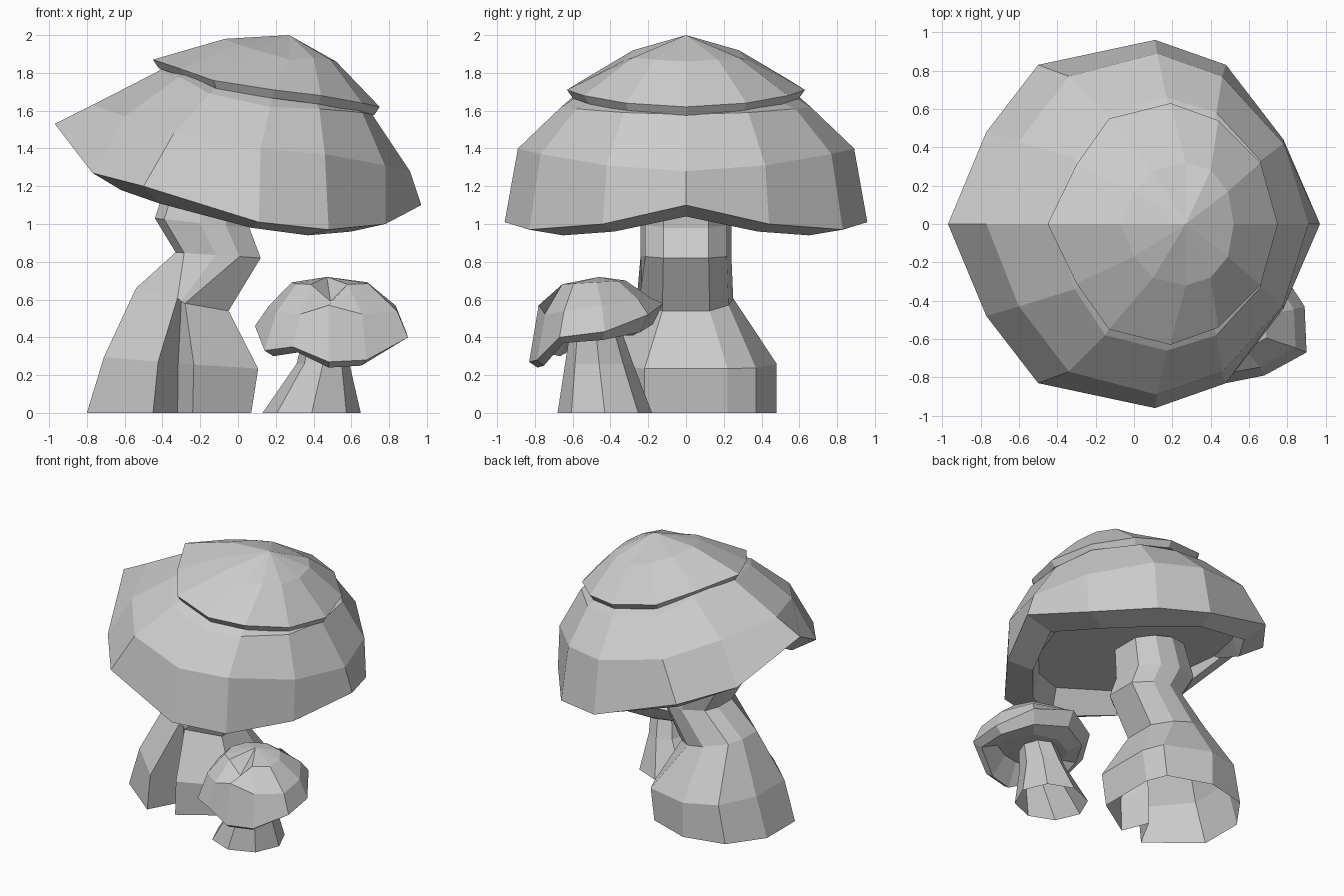
import bpy
from math import cos, sin, tau

if "Cube" in bpy.data.objects:
    bpy.data.objects.remove(bpy.data.objects["Cube"])


def loft(name, rings, apex=None, bottom=True):
    """Skin closed rings of equal size; optional bottom, and a fan on top."""
    n = len(rings[0])
    verts = [p for r in rings for p in r]
    faces = [tuple(reversed(range(n)))] if bottom else []
    for k in range(len(rings) - 1):
        for i in range(n):
            a, b = k * n + i, k * n + (i + 1) % n
            faces.append((a, b, b + n, a + n))
    last = (len(rings) - 1) * n
    if apex:
        verts.append(apex)
        faces += [(last + i, last + (i + 1) % n, len(verts) - 1) for i in range(n)]
    me = bpy.data.meshes.new(name)
    me.from_pydata(verts, [], faces)
    ob = bpy.data.objects.new(name, me)
    bpy.context.collection.objects.link(ob)
    return ob


def mirrored(half):
    """Half outline from left to right along -y, completed along +y."""
    return ([(x, -y, z) for x, y, z in half] +
            [(x, y, z) for x, y, z in reversed(half[1:-1])])


def scaled(ring, c, s, dz=0.0):
    return [(c[0] + (x - c[0]) * s, c[1] + (y - c[1]) * s, z + dz) for x, y, z in ring]


# Overlapping crown on top of the large cap
edge = mirrored([(-.45, 0, 1.87), (-.3, .31, 1.82), (-.13, .55, 1.76), (.19, .63, 1.71),
                 (.44, .54, 1.68), (.66, .32, 1.64), (.75, 0, 1.62)])
dome = mirrored([(-.07, 0, 1.98), (0, .17, 1.95), (.1, .28, 1.92), (.27, .32, 1.87),
                 (.4, .28, 1.88), (.49, .17, 1.87), (.52, 0, 1.86)])
loft("cap_crown", [scaled(edge, (.15, 0), .95, -.045), edge, dome], (.27, 0, 2.0))

# Large tilted cap: recessed underside, lip, rim, shoulder, upper ring, tuck under the crown
rim = mirrored([(-.97, 0, 1.53), (-.77, .48, 1.27), (-.5, .83, 1.2), (.11, .96, 1.01),
                (.48, .83, .97), (.78, .44, 1.0), (.97, 0, 1.1)])
lip = mirrored([(-.78, 0, 1.4), (-.62, .4, 1.18), (-.42, .69, 1.11), (.07, .81, .98),
                (.37, .65, .94), (.6, .38, .96), (.76, 0, 1.04)])
shoulder = mirrored([(-.77, 0, 1.63), (-.6, .43, 1.57), (-.34, .77, 1.48), (.12, .89, 1.4),
                     (.46, .77, 1.37), (.78, .42, 1.31), (.91, 0, 1.28)])
upper = mirrored([(-.42, 0, 1.81), (-.31, .34, 1.78), (-.15, .58, 1.69), (.17, .66, 1.62),
                  (.43, .58, 1.61), (.66, .33, 1.59), (.71, 0, 1.58)])
ceiling = [(x, y, max(z, 1.2 - .2 * x)) for x, y, z in scaled(lip, (.05, 0), .94)]
loft("large_cap", [ceiling, lip, rim, shoulder, upper, scaled(edge, (.15, 0), .87, -.02)])

# Crooked large stem with a cleft at the front of its bulb
bulb = [(.07, -.22), (.07, .22), (.01, .37), (-.31, .48), (-.62, .41),
        (-.8, .16), (-.8, -.18), (-.45, -.46), (-.32, -.22), (-.24, -.42)]
outline = [(1, -.5), (1, .5), (.5, .9), (-.1, 1), (-.8, .75),
           (-1, .35), (-1, -.35), (-.8, -.75), (-.05, -1), (.5, -.9)]


def stem_ring(cx, rx, ry, z_left, z_right):
    return [(cx + rx * u, ry * v, z_left + (z_right - z_left) * (u + 1) / 2)
            for u, v in outline]


neck = stem_ring(-.295, .245, .25, .66, .54)
neck[7], neck[8], neck[9] = (-.32, -.26, .61), (-.3, -.23, .59), (-.28, -.25, .58)
rings = [[(x, y, 0) for x, y in bulb],
         [(-.3 + (x + .3) * (1.1 if x > -.3 else .82), y, .26 - .07 * (x + .3))
          for x, y in bulb],
         neck,
         stem_ring(-.105, .225, .24, .85, .82),
         stem_ring(-.19, .25, .24, 1.03, .98),
         stem_ring(-.14, .22, .22, 1.28, 1.2)]
loft("large_stem", rings, bottom=False)

# Small mushroom cap, leaning down to the front
c = (.48, -.52)
s_rim = [(.09, -.45, .46), (.14, -.69, .33), (.29, -.79, .35), (.48, -.83, .27),
         (.68, -.79, .28), (.9, -.67, .4), (.89, -.43, .43), (.74, -.2, .52),
         (.45, -.12, .58), (.2, -.24, .53)]
s_lip = [(x, y, z - .03 - .25 * max(y + .5, 0)) for x, y, z in scaled(s_rim, c, .86)]
s_mid = [(x + .01, y, .56 + .15 * (y + .5)) for x, y, z in scaled(s_rim, c, .84)]
s_mid[3] = (.48, -.78, .57)
s_top = [(x, y, .69 + .06 * (y + .5)) for x, y, z in scaled(s_rim, c, .5)]
s_top[3] = (.49, -.67, .59)  # dent at the front
s_in = [(x, y, .41) for x, y, z in scaled(s_rim, c, .6)]
loft("small_cap", [s_in, s_lip, s_rim, s_mid, s_top], (.47, -.46, .72))


# Small flared stem
def circle(x, y, rx, ry, z):
    return [(x + rx * cos(tau * i / 8), y + ry * sin(tau * i / 8), z) for i in range(8)]


loft("small_stem", [circle(.39, -.43, .26, .25, 0), circle(.45, -.46, .14, .18, .26),
                    circle(.48, -.48, .12, .13, .46)], bottom=False)
